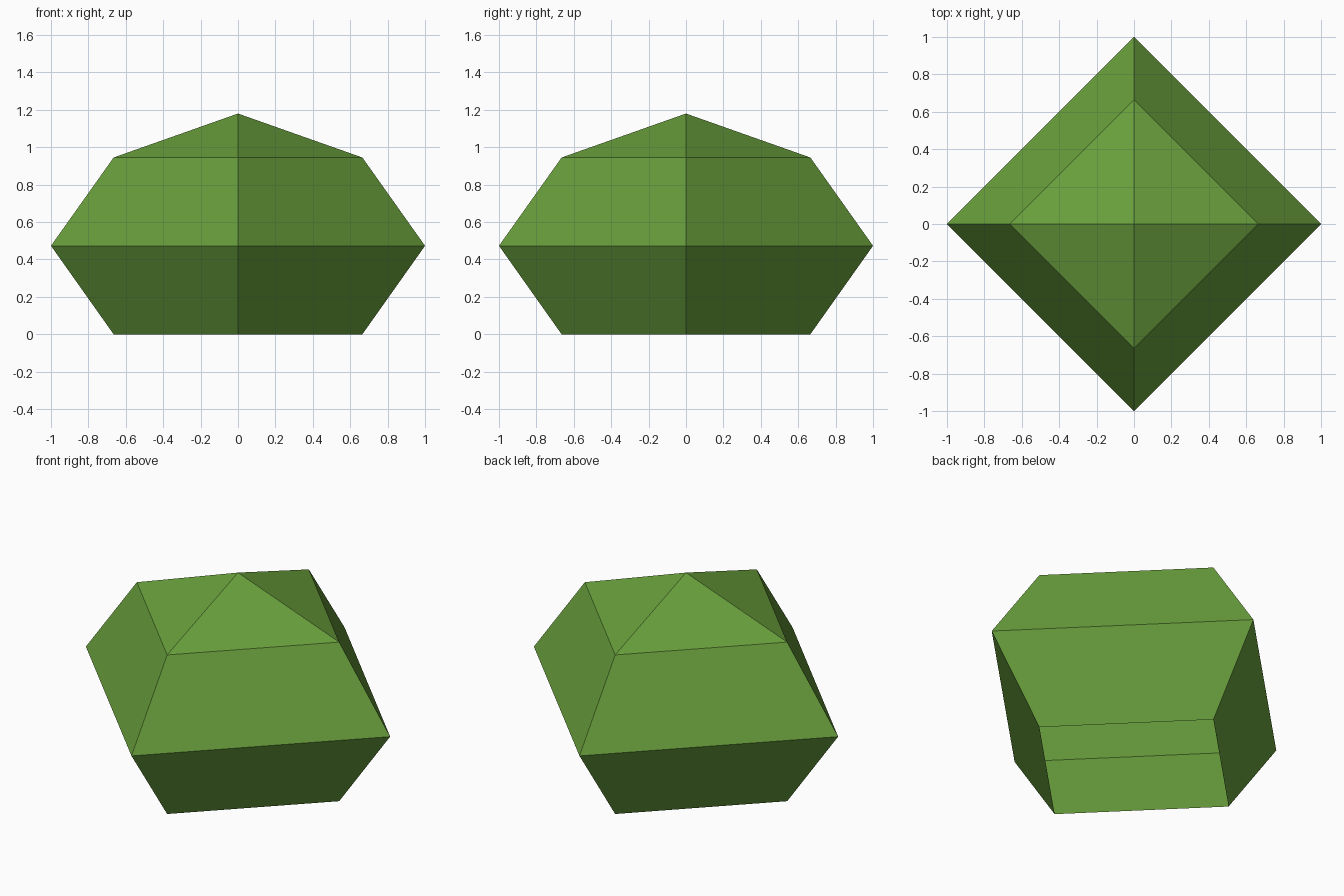
import bpy, bmesh, math

if "Cube" in bpy.data.objects:
    bpy.data.objects.remove(bpy.data.objects["Cube"])

# One flat green
green = bpy.data.materials.new("leaf green")
green.diffuse_color = (0.141, 0.347, 0.045, 1.0)
green.use_nodes = True
green.node_tree.nodes["Principled BSDF"].inputs["Base Color"].default_value = green.diffuse_color

# Four-sided profile rings (radius, height); the shell is open underneath
profile = [(0.665, 0.0), (1.0, 0.473), (0.665, 0.945)]
apex_height = 1.18
sides = 4

bm = bmesh.new()
rings = []
for radius, z in profile:
    rings.append([bm.verts.new((radius * math.cos(i * math.tau / sides),
                                radius * math.sin(i * math.tau / sides), z))
                  for i in range(sides)])

# Sloping walls
for low, high in zip(rings, rings[1:]):
    for i in range(sides):
        j = (i + 1) % sides
        bm.faces.new((low[i], low[j], high[j], high[i]))

# Shallow pyramid cap
tip = bm.verts.new((0, 0, apex_height))
for i in range(sides):
    bm.faces.new((rings[-1][i], rings[-1][(i + 1) % sides], tip))

mesh = bpy.data.meshes.new("faceted_dome")
bm.to_mesh(mesh)
bm.free()
mesh.materials.append(green)
dome = bpy.data.objects.new("faceted_dome", mesh)
bpy.context.collection.objects.link(dome)
